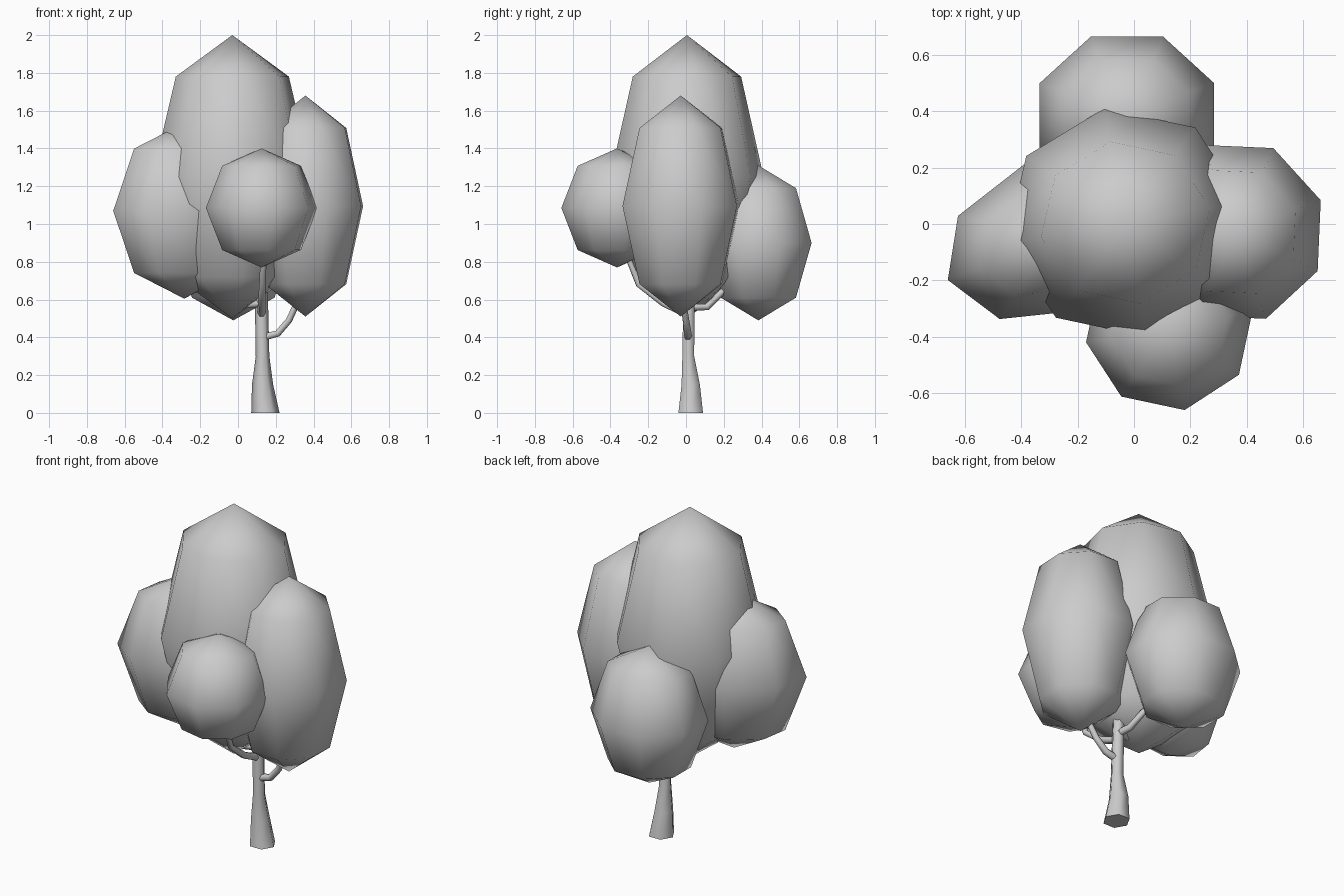
import bpy, bmesh, math
from mathutils import Matrix, Vector

old = bpy.data.objects.get("Cube")
if old:
    bpy.data.objects.remove(old, do_unlink=True)

# One plain grey for the whole tree
grey = bpy.data.materials.new("plain_grey")
grey.use_nodes = True
grey.diffuse_color = (0.6, 0.6, 0.6, 1)
bsdf = next(n for n in grey.node_tree.nodes if n.type == "BSDF_PRINCIPLED")
bsdf.inputs["Base Color"].default_value = (0.6, 0.6, 0.6, 1)


def finish(bm, name, sharp_angle=None):
    bmesh.ops.recalc_face_normals(bm, faces=bm.faces)
    for face in bm.faces:
        face.smooth = True
    if sharp_angle is not None:
        for edge in bm.edges:
            edge.smooth = edge.calc_face_angle(0) < math.radians(sharp_angle)
    mesh = bpy.data.meshes.new(name)
    bm.to_mesh(mesh)
    bm.free()
    mesh.materials.append(grey)
    obj = bpy.data.objects.new(name, mesh)
    bpy.context.collection.objects.link(obj)
    return obj


def foliage(name, centre, size, spin=0, turn=0):
    """Eight-sided ball: spun, stretched to size, then turned about z."""
    bm = bmesh.new()
    bmesh.ops.create_uvsphere(bm, u_segments=8, v_segments=4, radius=1)
    bm.transform(Matrix.Translation(centre)
                 @ Matrix.Rotation(math.radians(turn), 4, "Z")
                 @ Matrix.Diagonal((*size, 1))
                 @ Matrix.Rotation(math.radians(spin), 4, "Z"))
    return finish(bm, name)


def limb(name, points, radii, level=False, sides=6):
    """Capped tapering tube; level keeps every ring horizontal."""
    bm = bmesh.new()
    path = [Vector(p) for p in points]
    rings = []
    for i, (p, r) in enumerate(zip(path, radii)):
        along = path[min(i + 1, len(path) - 1)] - path[max(i - 1, 0)]
        rot = Matrix.Identity(3) if level else along.to_track_quat("Z", "Y").to_matrix()
        angles = [math.tau * k / sides for k in range(sides)]
        rings.append([bm.verts.new(p + rot @ Vector((r * math.cos(a), r * math.sin(a), 0)))
                      for a in angles])
    for low, high in zip(rings, rings[1:]):
        for k in range(sides):
            n = (k + 1) % sides
            bm.faces.new((low[k], low[n], high[n], high[k]))
    bm.faces.new(rings[0][::-1])
    bm.faces.new(rings[-1])
    return finish(bm, name, 65)


# Crown
foliage("main_foliage", (-0.03, 0.005, 1.25), (0.43, 0.412, 0.75), spin=10)
foliage("left_foliage", (0.357, -0.028, 1.095), (0.325, 0.328, 0.585), spin=20)
foliage("right_foliage", (-0.285, -0.047, 1.07), (0.405, 0.279, 0.465), turn=22)
foliage("front_foliage", (0.125, -0.365, 1.085), (0.3, 0.3, 0.315), spin=10.5)
foliage("back_foliage", (-0.025, 0.383, 0.9), (0.335, 0.305, 0.41), spin=22.5)

# Trunk, flared at the foot
limb("trunk",
     [(0.145, 0.025, 0), (0.13, 0.025, 0.15), (0.13, 0.012, 0.3),
      (0.125, 0.015, 0.55), (0.12, 0.02, 0.8)],
     [0.075, 0.056, 0.036, 0.035, 0.03], level=True)

# Branches reaching into the foliage
twig = [0.022, 0.02, 0.018, 0.016]
limb("left_branch", [(0.13, 0.01, 0.4), (0.21, 0.01, 0.42),
                     (0.27, 0, 0.49), (0.33, -0.02, 0.62)], twig)
limb("right_branch", [(0.12, 0.01, 0.58), (0.04, 0, 0.57),
                      (-0.01, -0.02, 0.62), (-0.1, -0.04, 0.74)], twig)
limb("front_branch", [(0.125, 0.01, 0.52), (0.125, -0.12, 0.58),
                      (0.13, -0.25, 0.68), (0.135, -0.31, 0.83)], twig)
limb("back_branch", [(0.125, 0.02, 0.56), (0.12, 0.11, 0.56),
                     (0.09, 0.18, 0.63), (0.03, 0.28, 0.73)], twig)
